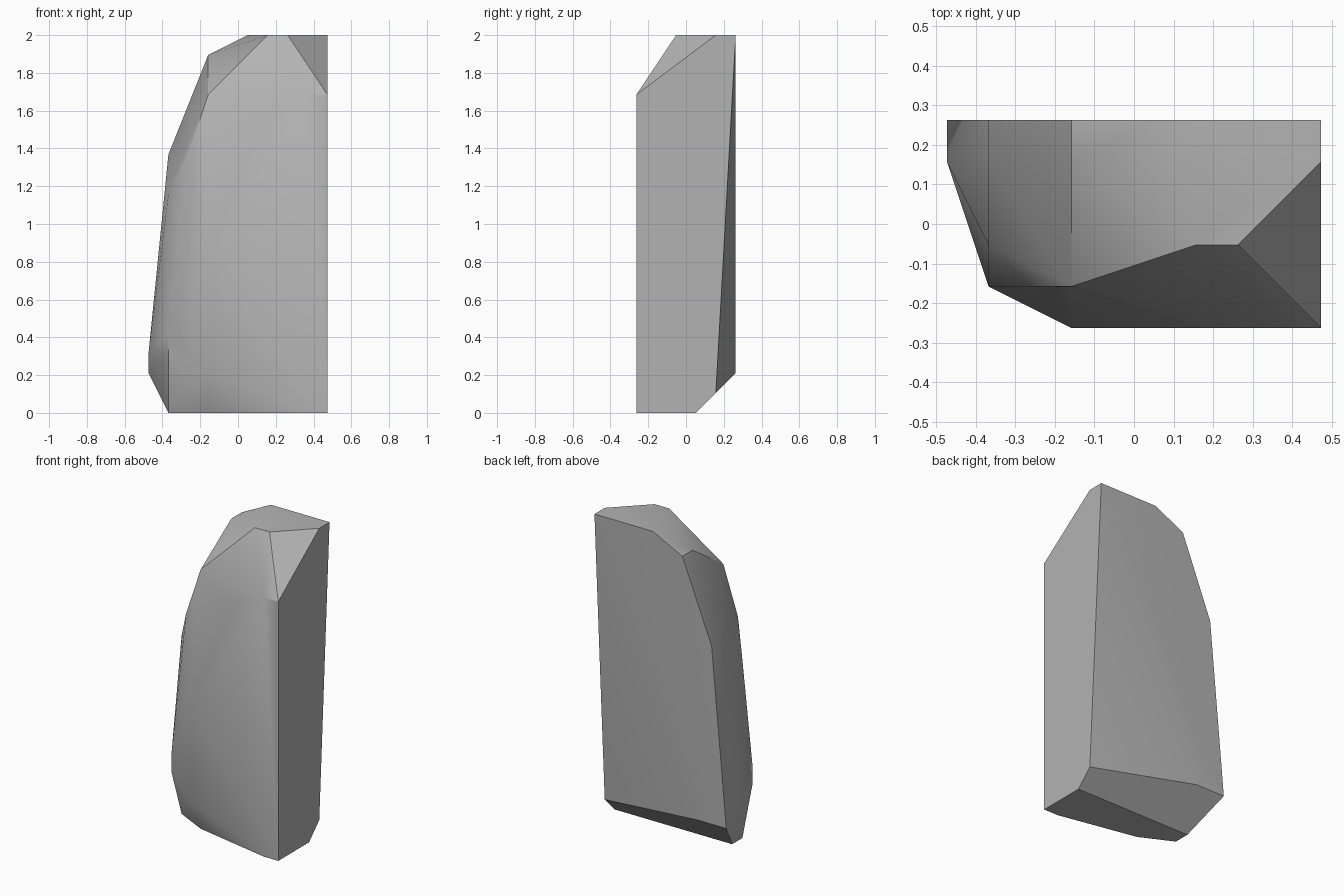
import bpy
import bmesh
import math
from mathutils import Vector

default = bpy.data.objects.get("Cube")
if default:
    bpy.data.objects.remove(default, do_unlink=True)

# One flat stone colour
stone = bpy.data.materials.new("stone_grey")
stone.use_nodes = True
grey = (0.45, 0.45, 0.45, 1)
stone.diffuse_color = grey
stone.node_tree.nodes["Principled BSDF"].inputs["Base Color"].default_value = grey

# Corners are laid out on a coarse grid: nine cells wide, five deep, nineteen tall
CELL = 2 / 19
WIDE, DEEP, TALL = 9, 5, 19

base = [(9, 0, 0), (9, 3, 0), (1, 3, 0), (1, 2, 0), (3, 1, 0), (8, 0, 0)]
lower_bevel = [(9, 4, 1), (2, 5, 2), (0, 5, 2), (0, 4, 2), (0, 4, 3),
               (1, 1, 3), (1, 1, 4), (3, 0, 2)]
body = [(3, 0, 8), (1, 2, 11), (2, 1, 13), (1, 4, 13), (1, 5, 13), (6, 0, 15)]
shoulder = [(3, 1, 16), (8, 0, 16), (9, 0, 16), (3, 4, 18), (3, 5, 18)]
crown = [(x, y, TALL) for x, y in ((5, 5), (6, 2), (7, 2), (9, 4), (9, 5))]

# Wrap the corners in a faceted shell
bm = bmesh.new()
for corner in base + lower_bevel + body + shoulder + crown:
    x, y, z = corner
    bm.verts.new(Vector((x - WIDE / 2, y - DEEP / 2, z)) * CELL)
hull = bmesh.ops.convex_hull(bm, input=bm.verts[:])
spare = {g for g in hull["geom_interior"] + hull["geom_unused"]
         if isinstance(g, bmesh.types.BMVert)}
bmesh.ops.delete(bm, geom=list(spare), context="VERTS")
bmesh.ops.dissolve_limit(bm, angle_limit=math.radians(0.5),
                         verts=bm.verts[:], edges=bm.edges[:])
bmesh.ops.recalc_face_normals(bm, faces=bm.faces[:])

mesh = bpy.data.meshes.new("standing_rock")
bm.to_mesh(mesh)
bm.free()
mesh.materials.append(stone)
rock = bpy.data.objects.new("standing_rock", mesh)
bpy.context.collection.objects.link(rock)

# Soften shallow facets, keep hard breaks sharp
bpy.ops.object.select_all(action="DESELECT")
rock.select_set(True)
bpy.context.view_layer.objects.active = rock
bpy.ops.object.shade_smooth_by_angle(angle=math.radians(30))
